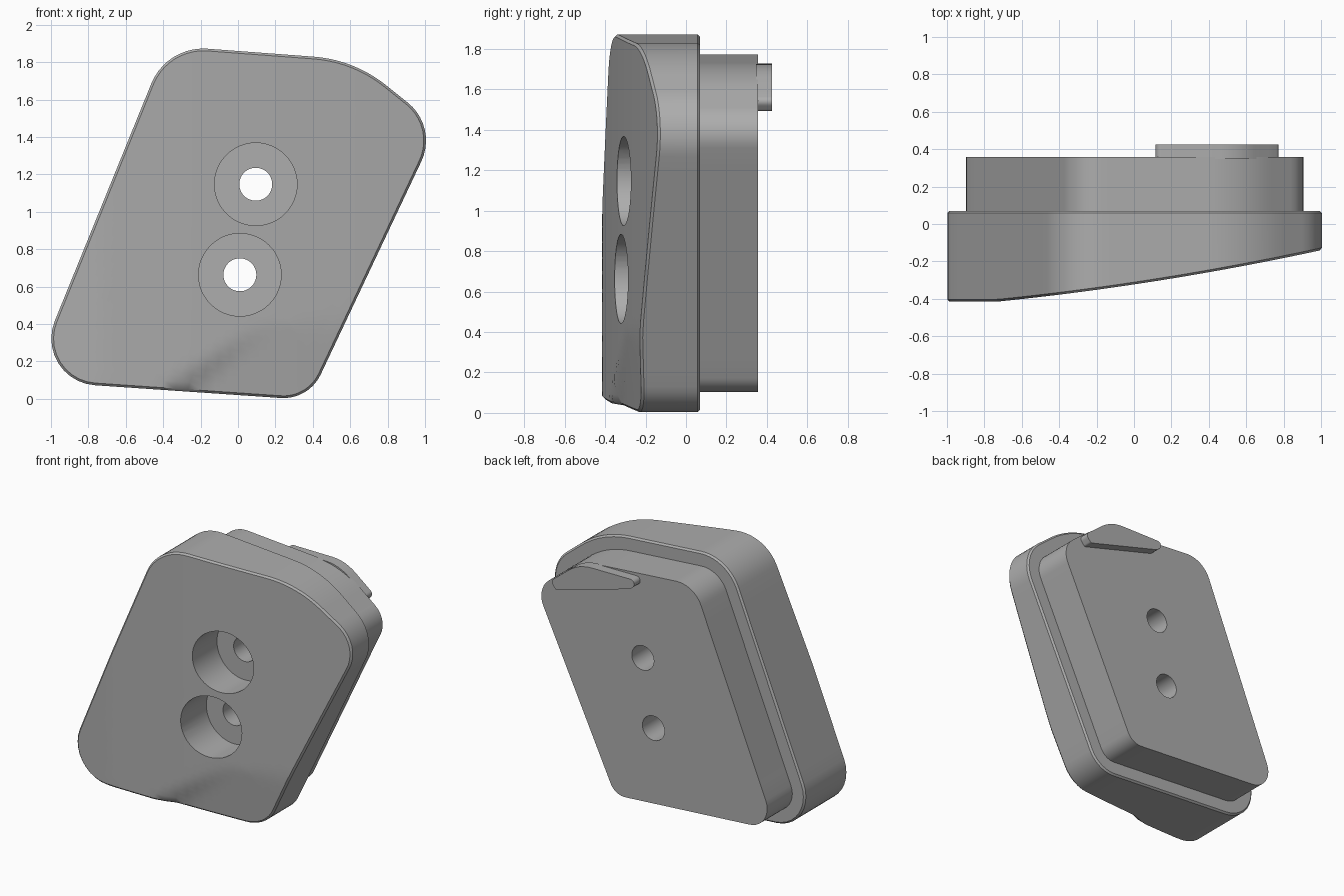
import bpy, bmesh, math
from mathutils import Vector

if "Cube" in bpy.data.objects:
    bpy.data.objects.remove(bpy.data.objects["Cube"])

grey = bpy.data.materials.new("plain_grey")
grey.use_nodes = True
grey.diffuse_color = (0.42, 0.42, 0.42, 1)
grey.node_tree.nodes["Principled BSDF"].inputs["Base Color"].default_value = (0.42, 0.42, 0.42, 1)

# Slanted block outline: corner x, corner z, corner radius (counter-clockwise)
CORNERS = [(0.378, -0.006, 0.22), (1.068, 1.455, 0.26), (0.621, 1.813, 0.7),
           (-0.381, 1.888, 0.3), (-1.11, 0.096, 0.25)]
# Holes: centre x, centre z
HOLES = [(0.095, 1.147), (0.01, 0.663)]
BACK, PLINTH_BACK, BORE_FLOOR = 0.07, 0.357, -0.06


def rounded_outline(corners, arc_steps=10, line_steps=14):
    """Polygon with circular corners and evenly split straight edges."""
    arcs = []
    for i, (x, z, r) in enumerate(corners):
        p = Vector((x, z))
        a = (Vector(corners[i - 1][:2]) - p).normalized()
        b = (Vector(corners[(i + 1) % len(corners)][:2]) - p).normalized()
        half = a.angle(b) / 2
        centre = p + (a + b).normalized() * r / math.sin(half)
        start = p + a * r / math.tan(half) - centre
        turn = math.pi - 2 * half
        arc = []
        for k in range(arc_steps + 1):
            c, s = math.cos(turn * k / arc_steps), math.sin(turn * k / arc_steps)
            arc.append(centre + Vector((start.x * c - start.y * s, start.x * s + start.y * c)))
        arcs.append(arc)
    points = []
    for i, arc in enumerate(arcs):
        points += arc
        end = arcs[(i + 1) % len(arcs)][0]
        points += [arc[-1].lerp(end, k / line_steps) for k in range(1, line_steps)]
    return points


def inset(points, d):
    out = []
    for i, p in enumerate(points):
        t = (points[(i + 1) % len(points)] - points[i - 1]).normalized()
        out.append(p + Vector((-t.y, t.x)) * d)
    return out


def front_y(p):
    """Sloping front surface with a shallow dent at its lower edge."""
    x, z = p
    y = max(-0.415, -0.323 + 0.15 * x + 0.033 * x * x)
    t = min(1, max(0, (0.6 * (x + 0.4) - 0.8 * (z - 0.05)) / 0.1))
    fade = max(0, 1 - z / 0.4)
    return y + 0.045 * t * t * (3 - 2 * t) * fade


def finish(bm, name):
    bmesh.ops.recalc_face_normals(bm, faces=bm.faces)
    mesh = bpy.data.meshes.new(name)
    bm.to_mesh(mesh)
    bm.free()
    obj = bpy.data.objects.new(name, mesh)
    bpy.context.collection.objects.link(obj)
    mesh.materials.append(grey)
    return obj


def loft(name, rings):
    """Skin a list of closed rings of 3D points and cap both ends."""
    bm = bmesh.new()
    loops = [[bm.verts.new(p) for p in ring] for ring in rings]
    n = len(loops[0])
    for a, b in zip(loops, loops[1:]):
        for i in range(n):
            bm.faces.new((a[i], a[(i + 1) % n], b[(i + 1) % n], b[i]))
    bm.faces.new(loops[0])
    bm.faces.new(loops[-1])
    return finish(bm, name)


def at(points, y):
    return [(p.x, y, p.y) for p in points]


def select(obj):
    bpy.ops.object.select_all(action='DESELECT')
    obj.select_set(True)
    bpy.context.view_layer.objects.active = obj


def drill(obj, x, z, radius, y0, y1):
    circle = [Vector((x + radius * math.cos(k * math.tau / 48),
                      z + radius * math.sin(k * math.tau / 48))) for k in range(48)]
    cutter = loft("hole_cutter", [at(circle, y0), at(circle, y1)])
    cutter.hide_render = True
    mod = obj.modifiers.new("hole", 'BOOLEAN')
    mod.operation, mod.solver, mod.object = 'DIFFERENCE', 'EXACT', cutter
    select(obj)
    bpy.ops.object.modifier_apply(modifier=mod.name)
    bpy.data.objects.remove(cutter)


outline = rounded_outline(CORNERS)
EDGE = 0.012

# Main body: front surface rings, rounded rim, side wall, rounded back edge
rim = inset(outline, EDGE)
middle = Vector((0.0, 0.94))
rings = []
for k in range(1, 25):
    ring = [middle.lerp(p, k / 24) for p in rim]
    rings.append([(p.x, front_y(p), p.y) for p in ring])
rings.append([(p.x, front_y(p) + EDGE, p.y) for p in outline])
rings += [at(outline, BACK - EDGE), at(rim, BACK)]
body = loft("main_body", rings)

# Raised plinth on the back
step = inset(outline, 0.1)
plinth = loft("back_plinth", [at(step, BACK - 0.01), at(step, PLINTH_BACK)])

# Counterbored screw holes
for x, z in HOLES:
    drill(body, x, z, 0.221, -0.6, BORE_FLOOR)
    drill(body, x, z, 0.088, -0.3, 0.3)
    drill(plinth, x, z, 0.088, -0.3, 0.6)

# Crescent tab along the upper edge of the plinth
TAB = [(0.15, 1.655, 0.04), (0.74, 1.49, 0.02), (0.785, 1.545, 0.03),
       (0.56, 1.725, 0.3), (0.06, 1.728, 0.03)]
tab_shape = rounded_outline(TAB, 6, 3)
tab = loft("locating_tab", [at(tab_shape, PLINTH_BACK - 0.01), at(tab_shape, 0.425)])

for obj in (body, plinth, tab):
    select(obj)
    bpy.ops.object.shade_smooth_by_angle(angle=math.radians(35))
